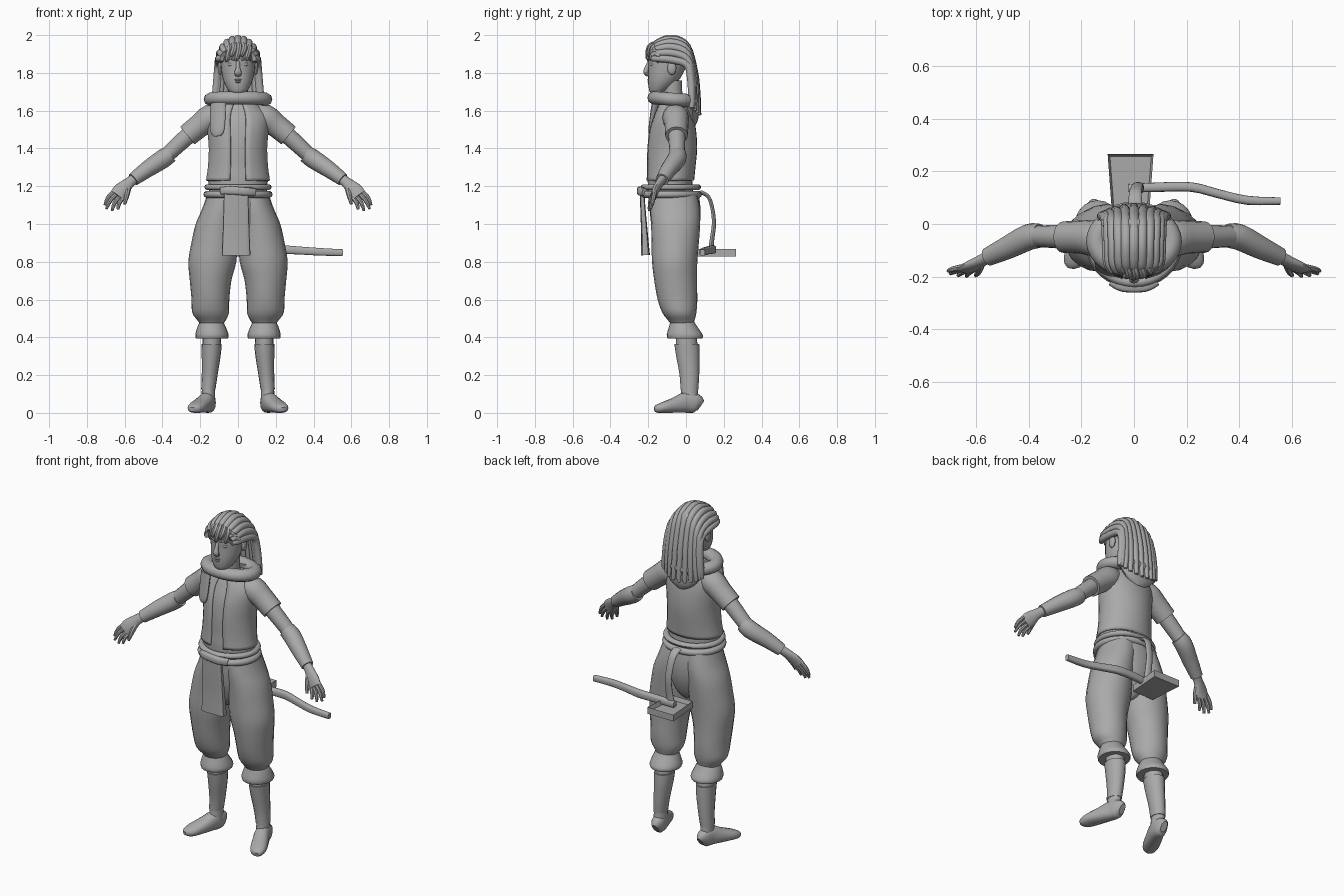
import bpy, bmesh, math
from mathutils import Vector

mat = bpy.data.materials.new("clay grey")
mat.diffuse_color = (0.4, 0.4, 0.4, 1)
X, Z = Vector((1, 0, 0)), Vector((0, 0, 1))


def finish(name, bm, mirror=False, thick=0):
    bmesh.ops.recalc_face_normals(bm, faces=bm.faces[:])
    me = bpy.data.meshes.new(name)
    bm.to_mesh(me)
    bm.free()
    ob = bpy.data.objects.new(name, me)
    bpy.context.collection.objects.link(ob)
    me.materials.append(mat)
    if thick:
        m = ob.modifiers.new("thickness", 'SOLIDIFY')
        m.thickness, m.offset = thick, -1
    if mirror:
        ob.modifiers.new("mirror", 'MIRROR')
    return ob


def smooth_path(keys, steps, closed):
    """Catmull-Rom through key sections."""
    keys = [Vector(k) for k in keys]
    n, out = len(keys), []
    get = lambda i: keys[i % n] if closed else keys[max(0, min(n - 1, i))]
    for i in range(n if closed else n - 1):
        a, b, c, d = (get(i + j) for j in (-1, 0, 1, 2))
        for s in range(steps):
            t = s / steps
            out.append(0.5 * (2 * b + (c - a) * t + (2 * a - 5 * b + 4 * c - d) * t * t
                              + (3 * b - a - 3 * c + d) * t ** 3))
    return out if closed else out + [keys[-1]]


def sweep(name, keys, side=X, axis=None, n=16, steps=3, closed=False, mirror=False,
          square=1.0, gap=0, thick=0):
    """Elliptic sections (x, y, z, ra, rb) along a path; gap opens the front in degrees."""
    keys = [k if len(k) == 5 else (*k, k[3]) for k in keys]
    path = smooth_path(keys, steps, closed)
    bm, rings, m = bmesh.new(), [], len(path)
    for i, p in enumerate(path):
        c = Vector(p[:3])
        if axis:
            t = axis
        else:
            a, b = (i - 1, (i + 1) % m) if closed else (max(i - 1, 0), min(i + 1, m - 1))
            t = (Vector(path[b][:3]) - Vector(path[a][:3])).normalized()
        u = (side - t * side.dot(t)).normalized()
        v = t.cross(u)
        ring = []
        for k in range(n + (1 if gap else 0)):
            ang = math.radians(-90 + gap + (360 - 2 * gap) * k / n)
            co, si = math.cos(ang), math.sin(ang)
            co = math.copysign(abs(co) ** square, co)
            si = math.copysign(abs(si) ** square, si)
            ring.append(bm.verts.new(c + u * co * p[3] + v * si * p[4]))
        rings.append(ring)
    for i in range(m if closed else m - 1):
        r, q = rings[i], rings[(i + 1) % m]
        for k in range(n):
            j = k + 1 if gap else (k + 1) % n
            bm.faces.new((r[k], r[j], q[j], q[k]))
    if not closed and not gap:
        bm.faces.new(rings[0])
        bm.faces.new(rings[-1])
    return finish(name, bm, mirror, thick)


def stack(name, keys, **kw):
    """Horizontal sections (z, x, y, rx, ry)."""
    return sweep(name, [(x, y, z, a, b) for z, x, y, a, b in keys], axis=Z, **kw)


def hoop(name, y, z, rx, ry, high, thick, tilt=0):
    pts = []
    for i in range(16):
        a = math.tau * i / 16
        pts.append((rx * math.cos(a), y + ry * math.sin(a), z + tilt * math.sin(a), high, thick))
    return sweep(name, pts, side=Z, n=10, steps=2, closed=True)


def ball(name, loc, size, mirror=False):
    bm = bmesh.new()
    bmesh.ops.create_uvsphere(bm, u_segments=14, v_segments=8, radius=1)
    for v in bm.verts:
        v.co = Vector([c * s + l for c, s, l in zip(v.co, size, loc)])
    return finish(name, bm, mirror)


# head and face
stack("head", [(1.69, 0, -.155, .02, .02), (1.7, 0, -.15, .045, .042), (1.74, 0, -.128, .07, .072),
               (1.78, 0, -.113, .083, .088), (1.83, 0, -.1, .09, .1), (1.88, 0, -.088, .092, .112),
               (1.93, 0, -.08, .088, .105), (1.965, 0, -.075, .062, .08), (1.985, 0, -.075, .02, .03)], n=24)
stack("neck", [(1.6, 0, -.06, .06, .06), (1.67, 0, -.07, .052, .052), (1.76, 0, -.075, .055, .055)])
sweep("nose", [(0, -.193, 1.86, .01), (0, -.208, 1.825, .012), (0, -.212, 1.803, .02, .014),
               (0, -.2, 1.787, .016, .01)], n=10)
sweep("brow", [(.014, -.196, 1.868, .007), (.04, -.19, 1.878, .008), (.068, -.167, 1.868, .005)],
      side=Z, n=8, mirror=True)
ball("eye", (.036, -.18, 1.845), (.018, .013, .011), True)
ball("ear", (.094, -.075, 1.825), (.013, .024, .036), True)
for z, w in ((1.764, .022), (1.752, .018)):
    ball("lip", (0, -.193, z), (w, .012, .006))

# long locks over the scalp, with curled ends on the forehead
for i in range(11):
    a = math.radians(-85 + 17 * i)
    s, c = math.sin(a), math.cos(a)
    sweep("hair_lock", [(s * .085, -.18, 1.87 + .06 * c, .014),
                        (s * .1, -.145, 1.868 + .095 * c, .019),
                        (s * .103, -.07, 1.858 + .124 * c, .02),
                        (s * .106, .005, 1.835 + .105 * c, .02),
                        (s * .112, .045 - .02 * s * s, 1.77 + .03 * c, .02),
                        (s * .122, .06 - .03 * s * s, 1.67, .018),
                        (s * .13, .07 - .04 * s * s, 1.575 + .04 * s * s, .011)], n=10, steps=4)
    h = .02 * (i % 2)
    sweep("forehead_curl", [(s * .09, -.165, 1.885 + .07 * c, .014),
                            (s * .092 + .008, -.192 + .05 * s * s, 1.885 + .05 * c, .017),
                            (s * .09 - .006, -.2 + .06 * s * s, 1.88 + .02 * c - h, .014),
                            (s * .088 - .012, -.185 + .06 * s * s, 1.875 + .01 * c - h, .008)], n=8)

# shirt under an open jacket
body = [(1.23, 0, -.085, .17, .128), (1.3, 0, -.08, .16, .13), (1.4, 0, -.075, .155, .134),
        (1.5, 0, -.072, .163, .125), (1.57, 0, -.068, .162, .106), (1.62, 0, -.065, .12, .088),
        (1.65, 0, -.065, .08, .07)]
stack("jacket", body, n=28, gap=15, thick=.014)
stack("shirt", [(1.1, 0, -.075, .145, .12)] + [(z, x, y, a - .012, b - .01) for z, x, y, a, b in body], n=28)
sweep("sleeve", [(.07, -.06, 1.585, .05), (.14, -.055, 1.565, .07), (.2, -.05, 1.523, .063),
                 (.268, -.05, 1.468, .06)], side=Vector((0, 1, 0)), mirror=True)

# scarf with a hanging end and a folded hood
hoop("scarf", -.065, 1.66, .142, .1, .036, .04, -.008)
sweep("scarf_end", [(-.105, -.155, 1.64, .045, .02), (-.108, -.168, 1.56, .046, .016),
                    (-.11, -.178, 1.49, .04, .014), (-.108, -.18, 1.465, .022, .01)],
      side=Vector((1, -.5, 0)))
sweep("hood", [(0, .015, 1.68, .14, .03), (0, .03, 1.62, .125, .034), (0, .038, 1.56, .08, .028),
               (0, .04, 1.525, .025, .012)])

# arms, bracers and hands
sweep("upper_arm", [(.24, -.05, 1.49, .046), (.3, -.048, 1.435, .044), (.38, -.046, 1.36, .04)], mirror=True)
sweep("bracer", [(.358, -.045, 1.372, .046), (.4, -.05, 1.343, .05), (.48, -.09, 1.29, .044),
                 (.555, -.125, 1.235, .035)], side=Vector((0, 1, 0)), mirror=True)
across = Vector((.75, .1, .65))
sweep("palm", [(.53, -.113, 1.252, .028, .025), (.575, -.137, 1.22, .029, .022),
               (.615, -.16, 1.18, .042, .019), (.64, -.172, 1.15, .04, .016)], side=across, mirror=True)
tips = [(.705, -.178, 1.1), (.697, -.188, 1.08), (.667, -.195, 1.07), (.635, -.198, 1.078)]
for i, tip in enumerate(tips):
    root = Vector((.63, -.167, 1.157)) + across * (.03 - .02 * i)
    mid = root.lerp(Vector(tip), .55) + Vector((.006, 0, .006))
    sweep("finger", [(*root, .012), (*mid, .0115), (*tip, .007)], n=8, mirror=True)
sweep("thumb", [(.578, -.145, 1.2, .016), (.588, -.175, 1.155, .014), (.6, -.195, 1.105, .008)],
      n=8, mirror=True)

# belt, knot and front cloth
hoop("belt_lower", -.08, 1.157, .163, .145, .019, .02)
hoop("belt_upper", -.08, 1.195, .16, .142, .016, .018)
sweep("belt_knot", [(-.085, -.215, 1.175, .02), (-.04, -.236, 1.178, .022), (.04, -.236, 1.172, .022),
                    (.085, -.215, 1.168, .02)], side=Z, square=.6)
sweep("front_cloth", [(-.01, -.232, 1.17, .064, .012), (-.01, -.228, 1.08, .067, .014),
                      (-.01, -.22, .95, .071, .018), (-.01, -.215, .835, .076, .024)], square=.45)

# baggy trousers
stack("trouser_seat", [(1.17, 0, -.065, .155, .13), (1.08, 0, -.058, .165, .135),
                       (.98, 0, -.055, .15, .125), (.88, 0, -.055, .08, .09), (.84, 0, -.055, .02, .05)], n=24)
stack("trouser_leg", [(1.16, .072, -.062, .09, .12), (1.08, .09, -.057, .1, .13), (1., .11, -.055, .114, .13),
                      (.9, .125, -.057, .122, .125), (.8, .136, -.06, .127, .12), (.7, .145, -.055, .11, .113),
                      (.6, .146, -.045, .1, .105), (.53, .145, -.035, .097, .09), (.49, .14, -.025, .075, .07),
                      (.47, .14, -.02, .06, .06)], n=20, mirror=True)
stack("trouser_cuff", [(.485, .14, -.02, .06, .062), (.46, .14, -.016, .073, .073),
                       (.415, .138, -.007, .088, .095), (.395, .138, -.005, .085, .092)], n=20, mirror=True)

# shins, boots and feet
stack("shin", [(.42, .138, 0, .05, .055), (.34, .14, .005, .048, .058)], mirror=True)
stack("boot_shaft", [(.365, .14, .004, .054, .066), (.3, .142, .01, .05, .062), (.2, .15, .018, .042, .052),
                     (.125, .157, .018, .038, .047)], mirror=True)
stack("ankle", [(.14, .157, .018, .034, .043), (.09, .157, .018, .036, .046), (.05, .158, .015, .038, .05)],
      mirror=True)
sweep("foot", [(.15, .078, .038, .018, .03), (.153, .055, .05, .036, .05), (.165, 0, .055, .042, .055),
               (.19, -.055, .042, .045, .042), (.218, -.115, .03, .046, .03), (.235, -.15, .022, .034, .022),
               (.24, -.166, .018, .015, .012)], square=.85, mirror=True)

# tool slung at the back: broad hollow head, curved handle, strap
bm = bmesh.new()
bmesh.ops.create_cube(bm, size=1)
for v in bm.verts:
    back = v.co.y > 0
    half = .087 if back else .072
    v.co = Vector((-.013 + math.copysign(half, v.co.x), .265 if back else .06, .868 if v.co.z > 0 else .828))
top = [f for f in bm.faces if f.calc_center_median().z > .86]
bmesh.ops.inset_region(bm, faces=top, thickness=.012)
for v in top[0].verts:
    v.co.z -= .025
finish("tool_head", bm)
sweep("tool_handle", [(-.02, .135, .86, .02, .016), (.1, .14, .865, .022, .018), (.22, .14, .865, .023, .018),
                      (.32, .115, .86, .021, .017), (.43, .09, .853, .02, .017), (.555, .087, .848, .018, .014)],
      side=Z, square=.7)
sweep("tool_strap", [(.005, .075, 1.17, .026, .01), (.005, .118, 1.145, .024, .01), (.01, .14, 1.08, .022, .01),
                     (.015, .148, 1., .021, .011), (.015, .138, .92, .023, .012), (.01, .13, .855, .028, .014)])

# smooth shading with crisp edges
bpy.ops.object.select_all(action='SELECT')
bpy.context.view_layer.objects.active = bpy.context.selected_objects[0]
bpy.ops.object.shade_smooth_by_angle(angle=math.radians(40))
